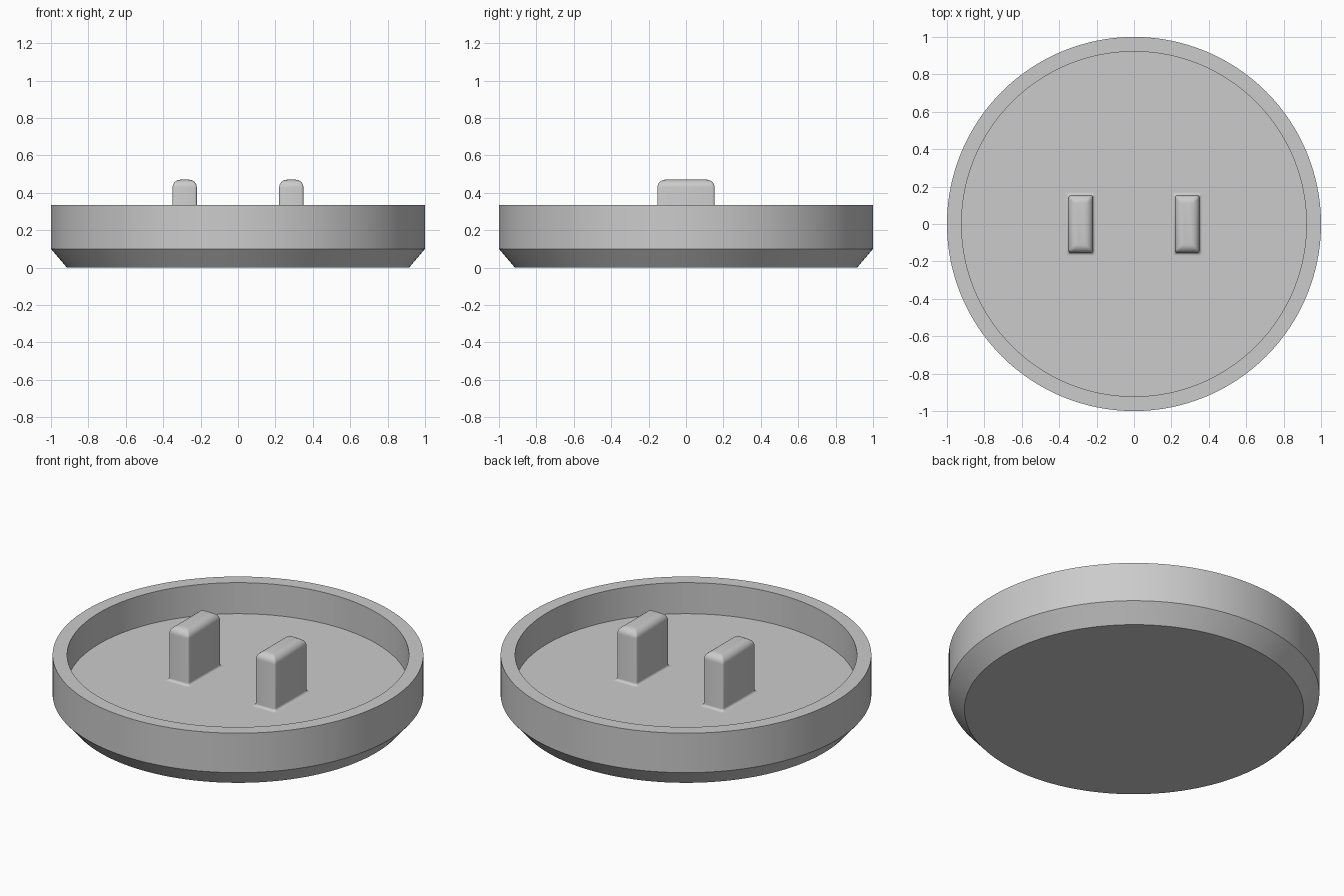
import bpy, bmesh, math

cube = bpy.data.objects.get("Cube")
if cube:
    bpy.data.objects.remove(cube)

grey = bpy.data.materials.new("light_grey")
grey.use_nodes = True
colour = (0.6, 0.6, 0.6, 1)
grey.diffuse_color = colour
grey.node_tree.nodes["Principled BSDF"].inputs["Base Color"].default_value = colour


def loft(name, rings):
    """Join closed rings of points with quads and cap both ends."""
    bm = bmesh.new()
    loops = [[bm.verts.new(p) for p in ring] for ring in rings]
    n = len(loops[0])
    for low, high in zip(loops, loops[1:]):
        for i in range(n):
            j = (i + 1) % n
            bm.faces.new((low[i], low[j], high[j], high[i]))
    bm.faces.new(loops[0][::-1])
    bm.faces.new(loops[-1])
    bmesh.ops.recalc_face_normals(bm, faces=bm.faces)
    mesh = bpy.data.meshes.new(name)
    bm.to_mesh(mesh)
    bm.free()
    mesh.materials.append(grey)
    obj = bpy.data.objects.new(name, mesh)
    bpy.context.collection.objects.link(obj)
    bpy.ops.object.select_all(action="DESELECT")
    obj.select_set(True)
    bpy.context.view_layer.objects.active = obj
    bpy.ops.object.shade_smooth_by_angle(angle=math.radians(35))
    return obj


def circle(radius, z, count=128):
    angles = [math.tau * i / count for i in range(count)]
    return [(radius * math.cos(a), radius * math.sin(a), z) for a in angles]


def rounded_rect(cx, hx, hy, z, r=0.012, steps=3):
    points = []
    for k, (sx, sy) in enumerate([(1, 1), (-1, 1), (-1, -1), (1, -1)]):
        for s in range(steps + 1):
            a = math.pi / 2 * (k + s / steps)
            points.append((cx + sx * (hx - r) + r * math.cos(a),
                           sy * (hy - r) + r * math.sin(a), z))
    return points


# Shallow dish: chamfered foot, straight wall, flat rim and recessed floor
FLOOR, TOP = 0.15, 0.47
dish_profile = [(0.915, 0), (1, 0.1), (1, 0.335), (0.922, 0.335), (0.922, FLOOR)]
loft("dish", [circle(r, z) for r, z in dish_profile])

# Upright pegs: (outward offset, height) with a flared base and rounded top
FLARE, ROUND, STEPS = 0.015, 0.042, 6
quarter = [math.pi / 2 * i / STEPS for i in range(STEPS + 1)]
peg_profile = [(FLARE * (1 - math.sin(a)), FLOOR + FLARE * (1 - math.cos(a))) for a in quarter]
peg_profile += [(ROUND * (math.cos(a) - 1), TOP - ROUND * (1 - math.sin(a))) for a in quarter]
for name, side in (("left_peg", 1), ("right_peg", -1)):
    loft(name, [rounded_rect(side * 0.285, 0.065 + o, 0.153 + o, z) for o, z in peg_profile])
